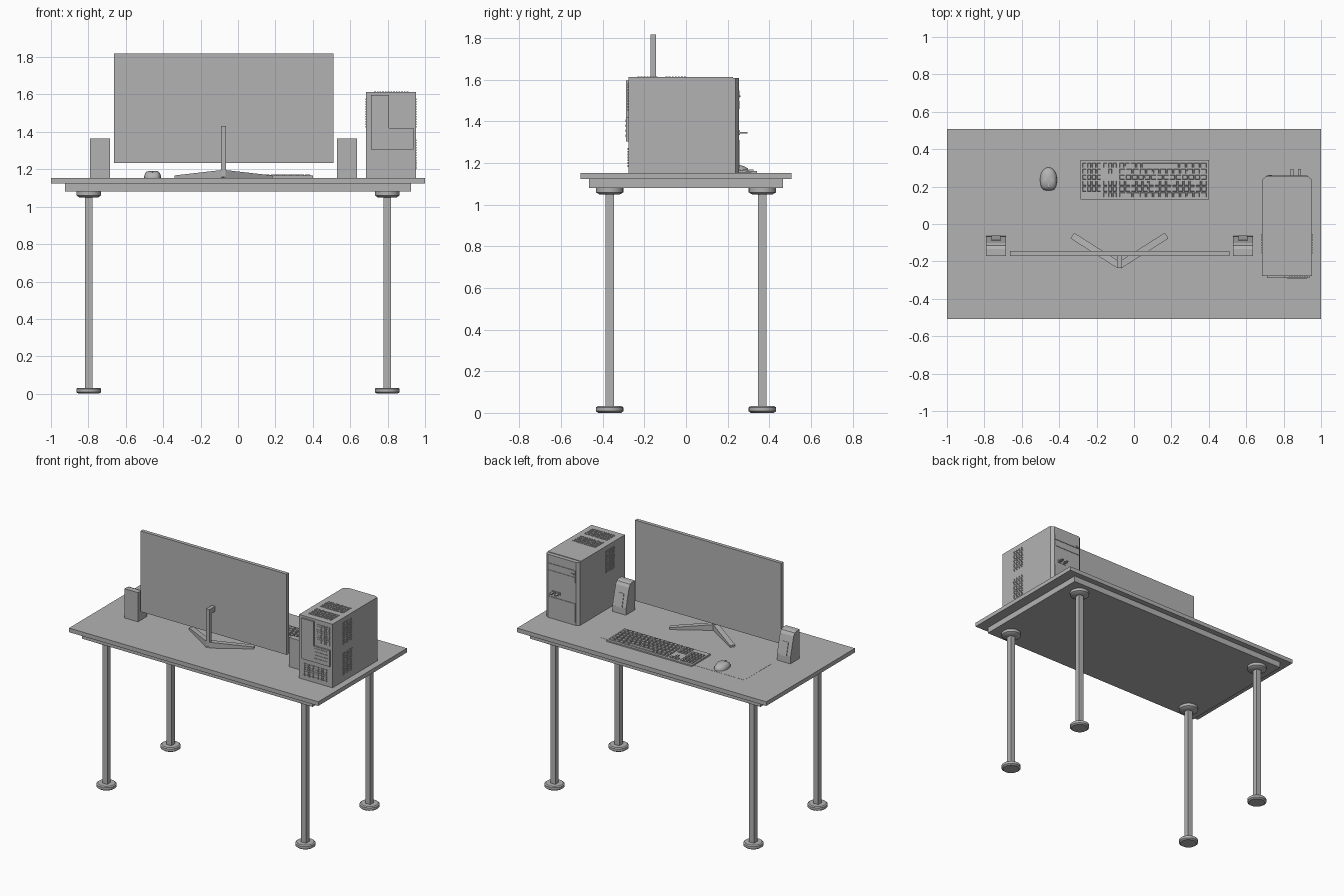
import bpy, bmesh, math
from mathutils import Matrix, Vector

if "Cube" in bpy.data.objects:
    bpy.data.objects.remove(bpy.data.objects["Cube"])

grey = bpy.data.materials.new("plain grey")
grey.diffuse_color = (0.45, 0.45, 0.45, 1)
grey.use_nodes = True
grey.node_tree.nodes["Principled BSDF"].inputs["Base Color"].default_value = grey.diffuse_color
DESK = 1.153  # height of the desk surface


def finish(name, bm, smooth=False):
    bmesh.ops.recalc_face_normals(bm, faces=bm.faces[:])
    mesh = bpy.data.meshes.new(name)
    bm.to_mesh(mesh)
    bm.free()
    mesh.materials.append(grey)
    ob = bpy.data.objects.new(name, mesh)
    bpy.context.collection.objects.link(ob)
    if smooth:
        bpy.ops.object.select_all(action='DESELECT')
        ob.select_set(True)
        bpy.context.view_layer.objects.active = ob
        bpy.ops.object.shade_smooth_by_angle(angle=math.radians(35))
    return ob


def add_box(bm, x0, x1, y0, y1, z0, z1):
    m = Matrix.Translation(((x0 + x1) / 2, (y0 + y1) / 2, (z0 + z1) / 2))
    m = m @ Matrix.Diagonal((x1 - x0, y1 - y0, z1 - z0, 1))
    return bmesh.ops.create_cube(bm, size=1, matrix=m)["verts"]


def box(name, *b):
    bm = bmesh.new()
    add_box(bm, *b)
    return finish(name, bm)


def prism(name, pts, offset):
    """Extrude a closed outline of 3D points along an offset."""
    bm = bmesh.new()
    face = bm.faces.new([bm.verts.new(p) for p in pts])
    ext = bmesh.ops.extrude_face_region(bm, geom=[face])["geom"]
    bmesh.ops.translate(bm, vec=offset, verts=[v for v in ext if isinstance(v, bmesh.types.BMVert)])
    return finish(name, bm)


def disc(name, x, y, rings):
    """Round flange from (radius, z) rings."""
    bm = bmesh.new()
    for (r0, z0), (r1, z1) in zip(rings, rings[1:]):
        bmesh.ops.create_cone(bm, cap_ends=True, segments=24, radius1=r0, radius2=r1, depth=z1 - z0,
                              matrix=Matrix.Translation((x, y, (z0 + z1) / 2)))
    return finish(name, bm, True)


def vent(name, origin, u, v, nu, nv, step, normal):
    """Grid of small studs on a tower face."""
    bm = bmesh.new()
    o, u, v, n = map(Vector, (origin, u, v, normal))
    for i in range(nu):
        for j in range(nv):
            c = o + u * (step * (i + 0.5)) + v * (step * (j + 0.5))
            h = (u + v) * step * 0.32 + n * 0.003
            a, b = c - h, c + h
            lo, hi = [min(p) for p in zip(a, b)], [max(p) for p in zip(a, b)]
            add_box(bm, lo[0], hi[0], lo[1], hi[1], lo[2], hi[2])
    return finish(name, bm)


# Desk
box("desk_top", -1, 1, -0.508, 0.508, 1.123, DESK)
box("desk_frame", -0.925, 0.925, -0.466, 0.466, 1.08, 1.123)
for sx in (-0.798, 0.798):
    for sy in (-0.367, 0.367):
        box("desk_leg", sx - 0.02, sx + 0.02, sy - 0.02, sy + 0.02, 0.02, 1.08)
        disc("leg_foot", sx, sy, [(0.055, 0), (0.066, 0.008), (0.066, 0.026), (0.058, 0.032)])
        disc("leg_flange", sx, sy, [(0.05, 1.05), (0.066, 1.06), (0.066, 1.08)])

# Monitor with a V-shaped stand
box("monitor_panel", -0.663, 0.51, -0.17, -0.144, 1.233, 1.818)
box("stand_column", -0.091, -0.065, -0.236, -0.208, 1.16, 1.432)
box("stand_head", -0.091, -0.065, -0.21, -0.17, 1.395, 1.432)
for s in (-1, 1):
    a = Vector((-0.078, -0.222, DESK))
    b = Vector((-0.078 + s * 0.252, -0.062, DESK))
    side = (b - a).cross(Vector((0, 0, 1))).normalized() * 0.018
    outline = [a - side, b - side, b - side + Vector((0, 0, 0.014)), a - side + Vector((0, 0, 0.043))]
    prism("stand_foot", outline, side * 2)

# Speakers: upright back, sloped front and rounded top
profile = [(-0.17, 0), (-0.065, 0), (-0.067, 0.05), (-0.09, 0.14), (-0.102, 0.185),
           (-0.115, 0.205), (-0.135, 0.212), (-0.17, 0.212)]
for x0 in (-0.792, 0.528):
    prism("speaker", [(x0, y, DESK + z) for y, z in profile], (0.108, 0, 0))
    cone = [(x0 + 0.03, -0.0655, DESK + 0.045), (x0 + 0.078, -0.0655, DESK + 0.045),
            (x0 + 0.078, -0.0885, DESK + 0.14), (x0 + 0.03, -0.0885, DESK + 0.14)]
    prism("speaker_grille", cone, (0, 0.004, 0.001))

# Desk mat
box("desk_mat", -0.69, 0.47, 0.0, 0.315, DESK - 0.002, DESK + 0.001)

# Keyboard body, sloping down towards the user
KX0, KX1, KY0, KY1 = -0.287, 0.4, 0.132, 0.342
prism("keyboard_body", [(KX0, KY0, DESK), (KX0, KY1, DESK), (KX0, KY1, DESK + 0.009),
                        (KX0, KY0, DESK + 0.014)], (KX1 - KX0, 0, 0))

# Keys, in number pad, navigation and main blocks
bm = bmesh.new()


def key(x0, x1, row):
    y = 0.142 + row * 0.0315
    z = DESK + 0.0135 - row * 0.0008
    verts = add_box(bm, x0 + 0.002, x1 - 0.002, y, y + 0.027, z - 0.004, z + 0.0065)
    mid = Vector(((x0 + x1) / 2, y + 0.0135, 0))
    for v in verts:  # tapered caps
        if v.co.z > z:
            v.co.x += math.copysign(0.003, mid.x - v.co.x)
            v.co.y += math.copysign(0.003, mid.y - v.co.y)


def key_row(x0, x1, n, row):
    w = (x1 - x0) / n
    for i in range(n):
        key(x0 + i * w, x0 + (i + 1) * w, row)


for row in range(6):
    if row:
        key_row(-0.278, -0.175, 4, row)
    if row in (0, 1, 2, 5):
        key_row(-0.165, -0.09, 3, row)
    if row == 4:
        key(-0.14, -0.115, row)
    if row < 5:
        key_row(-0.08, 0.39, (13, 15, 15, 14, 13)[row], row)
key_row(-0.08, 0.04, 4, 5)
key(0.04, 0.24, 5)
key_row(0.24, 0.39, 4, 5)
finish("keyboard_keys", bm)

# Mouse: flattened dome with a squarer button end
bm = bmesh.new()
bmesh.ops.create_uvsphere(bm, u_segments=24, v_segments=14, radius=1)
bmesh.ops.bisect_plane(bm, geom=bm.verts[:] + bm.edges[:] + bm.faces[:], plane_co=(0, 0, 0),
                       plane_no=(0, 0, -1), clear_outer=True)
bmesh.ops.holes_fill(bm, edges=[e for e in bm.edges if e.is_boundary])
for v in bm.verts:
    x, y, z = v.co
    if y < 0:
        x = math.copysign(abs(x) ** 0.55, x)
        y = -abs(y) ** 0.8
    v.co = (-0.457 + x * 0.045, 0.241 + y * 0.062, DESK + 0.039 * z ** 0.8 if z > 0 else DESK)
finish("mouse", bm, True)
box("mouse_wheel", -0.46, -0.454, 0.195, 0.22, DESK + 0.02, DESK + 0.038)

# Computer tower: case and chamfered front bezel
X0, X1, Y0, Y1, Z0, Z1 = 0.684, 0.952, -0.277, 0.225, DESK, 1.614
box("tower_case", X0, X1, Y0, Y1, Z0, Z1)
bezel = [(X0, Y1), (X1, Y1), (X1, 0.238), (X1 - 0.022, 0.254), (X0 + 0.022, 0.254), (X0, 0.238)]
prism("tower_bezel", [(x, y, Z0) for x, y in bezel], (0, 0, Z1 - Z0 - 0.004))
box("disc_drive", X0 + 0.025, X1 - 0.025, 0.25, 0.258, 1.51, 1.55)
box("disc_drive_button", X0 + 0.035, X0 + 0.055, 0.25, 0.262, 1.518, 1.526)
box("drive_cover", X0 + 0.025, X1 - 0.025, 0.25, 0.257, 1.46, 1.5)
box("lower_door", X0 + 0.025, X1 - 0.025, 0.25, 0.258, 1.175, 1.31)
for x in (0.845, 0.885):
    box("front_plug", x - 0.009, x + 0.009, 0.25, 0.295, 1.343, 1.35)
    box("front_port", x - 0.014, x + 0.014, 0.25, 0.259, 1.336, 1.357)

# Tower rear panels
box("rear_port_panel", 0.71, 0.806, -0.288, Y0, 1.305, 1.598)
box("rear_slot_panel", 0.806, 0.937, -0.288, Y0, 1.305, 1.422)
for i in range(4):
    z = 1.325 + i * 0.024
    box("slot_cover", 0.818, 0.925, -0.291, -0.288, z, z + 0.012)

# Tower vents on the rear, top and sides
vent("rear_upper_vent", (0.825, Y0, 1.45), (1, 0, 0), (0, 0, 1), 8, 10, 0.0135, (0, 1, 0))
vent("rear_lower_vent", (0.72, Y0, 1.18), (1, 0, 0), (0, 0, 1), 14, 7, 0.0135, (0, 1, 0))
for y in (-0.235, -0.1):
    vent("top_vent", (0.725, y, Z1), (1, 0, 0), (0, 1, 0), 13, 7, 0.0145, (0, 0, 1))
for z in (1.42, 1.2):
    vent("right_side_vent", (X1, -0.16, z), (0, 1, 0), (0, 0, 1), 8, 12, 0.0135, (1, 0, 0))
vent("left_side_vent", (X0, -0.16, 1.42), (0, 1, 0), (0, 0, 1), 8, 12, 0.0135, (1, 0, 0))
